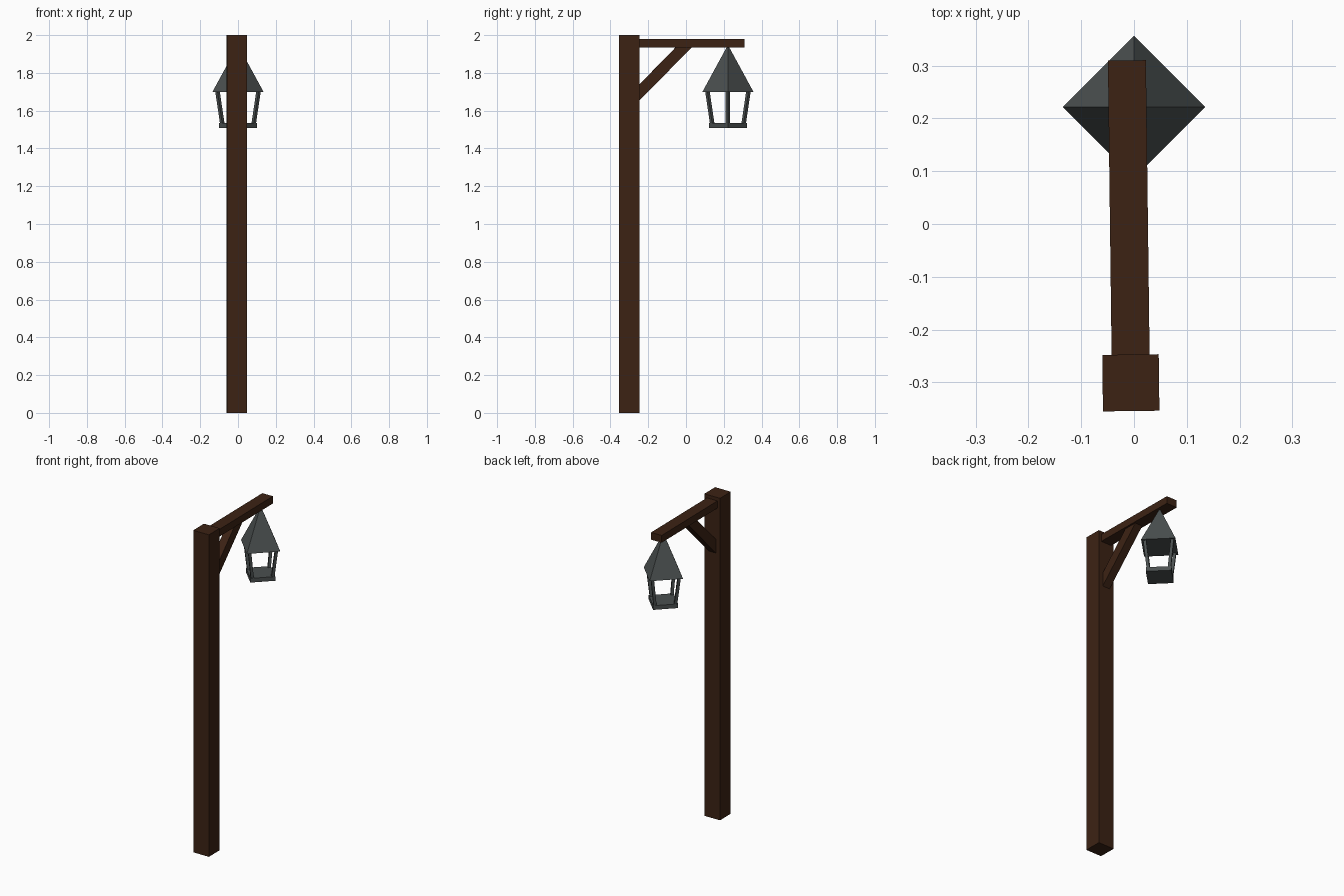
import bpy, bmesh, math
from mathutils import Vector, Matrix

if "Cube" in bpy.data.objects:
    bpy.data.objects.remove(bpy.data.objects["Cube"])


def material(name, rgb):
    m = bpy.data.materials.new(name)
    m.diffuse_color = (*rgb, 1)
    m.use_nodes = True
    m.node_tree.nodes["Principled BSDF"].inputs["Base Color"].default_value = m.diffuse_color
    return m


WOOD = material("dark_wood", (0.045, 0.016, 0.007))
METAL = material("dark_metal", (0.07, 0.08, 0.08))
TWIST = math.radians(0.72)   # the timber is turned very slightly
LANTERN = Vector((0, 0.222, 0))


def make(name, bm, mat):
    bmesh.ops.recalc_face_normals(bm, faces=bm.faces)
    me = bpy.data.meshes.new(name)
    bm.to_mesh(me)
    bm.free()
    me.materials.append(mat)
    ob = bpy.data.objects.new(name, me)
    bpy.context.collection.objects.link(ob)
    return ob


def box(name, size, loc, mat, rot):
    bm = bmesh.new()
    bmesh.ops.create_cube(bm, size=1, matrix=Matrix.Diagonal((*size, 1)))
    ob = make(name, bm, mat)
    ob.location, ob.rotation_euler = loc, rot
    return ob


def side_prism(name, profile, width, loc, mat):
    """Extrude a (y, z) side profile across x."""
    bm = bmesh.new()
    f = bm.faces.new([bm.verts.new((-width / 2, y, z)) for y, z in profile])
    ext = bmesh.ops.extrude_face_region(bm, geom=[f])["geom"]
    verts = [v for v in ext if isinstance(v, bmesh.types.BMVert)]
    bmesh.ops.translate(bm, verts=verts, vec=(width, 0, 0))
    ob = make(name, bm, mat)
    ob.location, ob.rotation_euler = loc, (0, 0, TWIST)
    return ob


# Timber: post, arm and diagonal brace
box("post", (0.107, 0.107, 2.0), (-0.006, -0.301, 1.0), WOOD, (0, 0, TWIST))
box("arm", (0.072, 0.58, 0.045), (-0.0098, 0.02, 1.957), WOOD, (0, 0, TWIST))
side_prism("brace", [(-0.27, 1.63), (0.035, 1.94), (-0.05, 1.94), (-0.27, 1.715)],
           0.05, (-0.0095, 0, 0), WOOD)

# Lantern roof: four-sided pyramid with corners on the axes
bm = bmesh.new()
bmesh.ops.create_cone(bm, cap_ends=True, segments=4, radius1=0.135, radius2=0, depth=0.248)
bmesh.ops.remove_doubles(bm, verts=bm.verts, dist=1e-5)
make("lantern_roof", bm, METAL).location = LANTERN + Vector((0, 0, 1.824))

# Lantern base plate
side = 0.101 * math.sqrt(2)
box("lantern_base", (side, side, 0.026), LANTERN + Vector((0, 0, 1.522)), METAL,
    (0, 0, math.radians(45)))

# Four uprights leaning outward towards the roof
for i in range(4):
    a = i * math.pi / 2
    d = Vector((math.cos(a), math.sin(a), 0))
    bm = bmesh.new()
    rings = []
    for r, z in ((0.083, 1.53), (0.109, 1.705)):
        rings.append([bm.verts.new(LANTERN + d * r + Vector((0.012 * math.cos(k * math.pi / 2),
                      0.012 * math.sin(k * math.pi / 2), z))) for k in range(4)])
    low, top = rings
    bm.faces.new(low)
    bm.faces.new(top)
    for k in range(4):
        n = (k + 1) % 4
        bm.faces.new((low[k], low[n], top[n], top[k]))
    make(f"lantern_upright_{i + 1}", bm, METAL)
